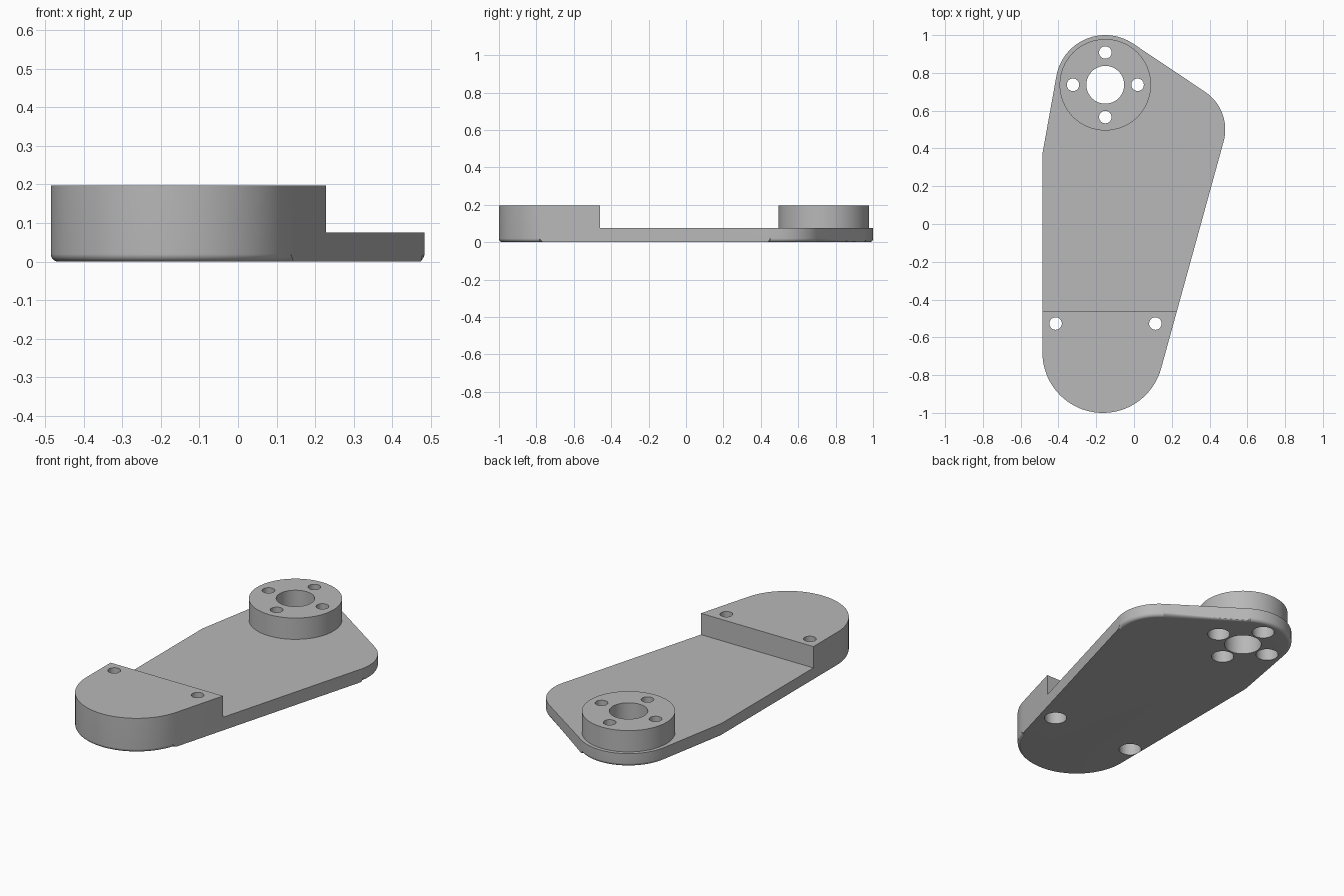
import bpy, bmesh
from math import radians, cos, sin
from mathutils import Vector

cube = bpy.data.objects.get("Cube")
if cube:
    bpy.data.objects.remove(cube)

HEIGHT, PLATE = 0.197, 0.075      # full height and plate thickness
STEP_Y = -0.46                    # rear wall of the raised end
HUB = Vector((-0.152, 0.737))     # centre of the round boss

grey = bpy.data.materials.new("plain grey")
grey.use_nodes = True
grey.diffuse_color = (0.48, 0.48, 0.48, 1)
grey.node_tree.nodes["Principled BSDF"].inputs["Base Color"].default_value = grey.diffuse_color


def add_mesh(name, bm):
    bmesh.ops.recalc_face_normals(bm, faces=bm.faces)
    mesh = bpy.data.meshes.new(name)
    bm.to_mesh(mesh)
    bm.free()
    obj = bpy.data.objects.new(name, mesh)
    bpy.context.collection.objects.link(obj)
    mesh.materials.append(grey)
    return obj


def prism(name, outline, z0, z1, fillet=0):
    """Extrude an outline upward, optionally rounding its lower rim."""
    bm = bmesh.new()
    base = bm.faces.new([bm.verts.new((x, y, z0)) for x, y in outline])
    top = bmesh.ops.extrude_face_region(bm, geom=[base], use_keep_orig=True)["geom"]
    for v in top:
        if isinstance(v, bmesh.types.BMVert):
            v.co.z = z1
    if fillet:
        bmesh.ops.bevel(bm, geom=list(base.edges), offset=fillet, segments=12,
                        profile=0.5, affect='EDGES', clamp_overlap=True)
    return add_mesh(name, bm)


def arc(cx, cy, r, start, end, steps):
    angles = [radians(start + (end - start) * i / steps) for i in range(steps + 1)]
    return [(cx + r * cos(a), cy + r * sin(a)) for a in angles]


def cylinder(name, x, y, r, z0, z1):
    return prism(name, arc(x, y, r, 0, 360, 64)[:-1], z0, z1)


def combine(target, other, operation):
    mod = target.modifiers.new(operation.lower(), 'BOOLEAN')
    mod.operation, mod.solver, mod.object = operation, 'EXACT', other
    bpy.context.view_layer.objects.active = target
    bpy.ops.object.modifier_apply(modifier=mod.name)
    bpy.data.objects.remove(other)


# Body: three tangent arcs and one corner, with a rounded lower rim
outline = (arc(-0.165, -0.68, 0.32, 180, 344.7, 40)
           + arc(0.243, 0.5, 0.24, -15.3, 55.9, 20)
           + arc(HUB.x, HUB.y, 0.263, 55.9, 169.6, 30)
           + [(-0.485, 0.37)])
body = prism("bracket_plate", outline, 0, HEIGHT, fillet=0.02)

# Lower the plate behind the raised end
recess = prism("recess_cutter", [(-1, STEP_Y), (1, STEP_Y), (1, 2), (-1, 2)], PLATE, 1)
combine(body, recess, 'DIFFERENCE')

# Round boss and its central bore
combine(body, cylinder("round_boss", HUB.x, HUB.y, 0.242, 0.05, HEIGHT), 'UNION')
combine(body, cylinder("bore_cutter", HUB.x, HUB.y, 0.1, -0.1, 0.4), 'DIFFERENCE')

# Screw holes, counterbored from below
screws = [HUB + 0.171 * Vector(d) for d in ((1, 0), (0, 1), (-1, 0), (0, -1))]
screws += [Vector((-0.415, -0.527)), Vector((0.113, -0.527))]
for x, y in screws:
    combine(body, cylinder("screw_cutter", x, y, 0.033, -0.1, 0.4), 'DIFFERENCE')
    combine(body, cylinder("head_cutter", x, y, 0.06, -0.1, 0.12), 'DIFFERENCE')

bpy.ops.object.select_all(action='DESELECT')
body.select_set(True)
bpy.context.view_layer.objects.active = body
bpy.ops.object.shade_smooth_by_angle(angle=radians(9))
